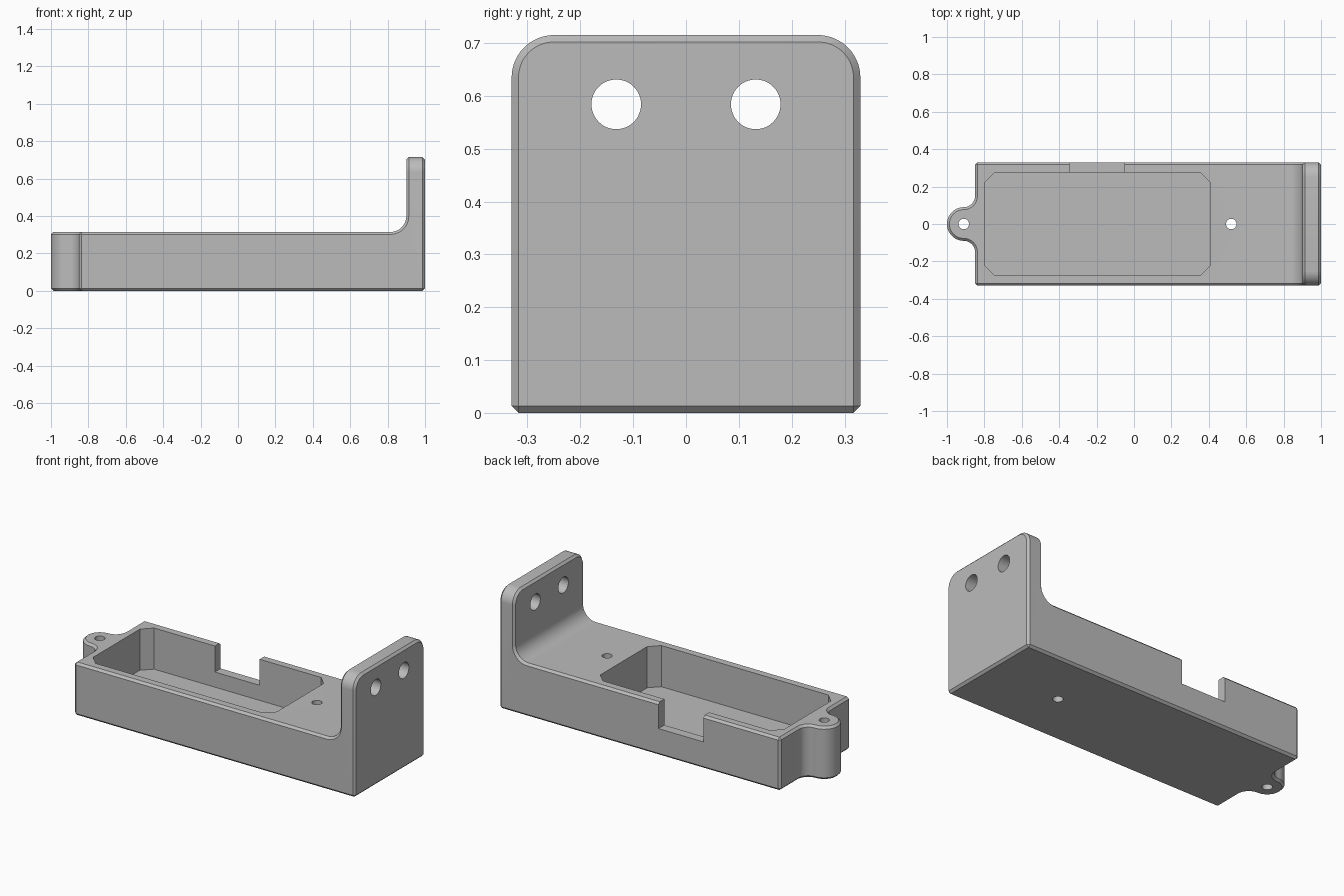
import bpy, bmesh, math
from mathutils import Vector

cube = bpy.data.objects.get("Cube")
if cube:
    bpy.data.objects.remove(cube)

plastic = bpy.data.materials.new("grey plastic")
plastic.use_nodes = True
GREY = (0.5, 0.5, 0.5, 1)
plastic.diffuse_color = GREY
plastic.node_tree.nodes["Principled BSDF"].inputs["Base Color"].default_value = GREY

HALF_W, DECK, TOP = 0.33, 0.315, 0.715
WALL, PLATE = -0.85, 0.9


def arc(cx, cy, r, start, end, n=14):
    """Points on a circular arc, angles in degrees."""
    angles = [math.radians(start + (end - start) * i / n) for i in range(n + 1)]
    return [(cx + r * math.cos(a), cy + r * math.sin(a)) for a in angles]


def prism(name, outline, axis, lo, hi):
    """Extrude a 2D outline along an axis; the two other axes keep their order."""
    def place(p, d):
        v = list(p)
        v.insert("xyz".index(axis), d)
        return Vector(v)
    bm = bmesh.new()
    face = bm.faces.new([bm.verts.new(place(p, lo)) for p in outline])
    shift = place((0, 0), hi) - place((0, 0), lo)
    new = bmesh.ops.extrude_face_region(bm, geom=[face], use_keep_orig=True)["geom"]
    bmesh.ops.translate(bm, vec=shift, verts=[g for g in new if isinstance(g, bmesh.types.BMVert)])
    bmesh.ops.recalc_face_normals(bm, faces=bm.faces)
    mesh = bpy.data.meshes.new(name)
    bm.to_mesh(mesh)
    bm.free()
    mesh.materials.append(plastic)
    obj = bpy.data.objects.new(name, mesh)
    bpy.context.collection.objects.link(obj)
    return obj


def apply(obj, mod):
    bpy.context.view_layer.objects.active = obj
    bpy.ops.object.modifier_apply(modifier=mod.name)


def combine(obj, tool, operation):
    mod = obj.modifiers.new("combine", "BOOLEAN")
    mod.operation, mod.solver, mod.object = operation, "EXACT", tool
    apply(obj, mod)
    bpy.data.objects.remove(tool)


# Side profile: long deck, filleted into the upright end plate
R = 0.085
side = [(-1.1, 0), (1, 0), (1, TOP), (PLATE, TOP)]
side += arc(PLATE - R, DECK + R, R, 0, -90) + [(-1.1, DECK)]
bracket = prism("bracket", side, "y", -0.6, 0.6)

# Plan: straight body with a rounded, filleted screw lug at the -x end
LUG_X, LUG_R, F = -0.91, 0.09, 0.06
half = [(1.2, 0.5), (WALL, 0.5)]
half += arc(WALL - F, LUG_R + F, F, 0, -90)
half += arc(LUG_X, 0, LUG_R, 90, 180)[1:]
plan = half + [(x, -y) for x, y in reversed(half[:-1])]
combine(bracket, prism("plan_cutter", plan, "z", -0.1, 1), "INTERSECT")

# End outline: rounded upper corners on the plate
C = 0.08
end = [(-HALF_W, -0.1), (HALF_W, -0.1)]
end += arc(HALF_W - C, TOP - C, C, 0, 85) + [(HALF_W - C, TOP + 0.0005)]
end += [(-y, z) for y, z in reversed(end[2:])]
combine(bracket, prism("end_cutter", end, "x", -1.3, 1.3), "INTERSECT")

# Small chamfer on every outer edge
clean = bmesh.new()
clean.from_mesh(bracket.data)
bmesh.ops.remove_doubles(clean, verts=clean.verts, dist=0.001)
bmesh.ops.dissolve_limit(clean, angle_limit=0.01, verts=clean.verts, edges=clean.edges)
clean.to_mesh(bracket.data)
clean.free()
bevel = bracket.modifiers.new("chamfer", "BEVEL")
bevel.width, bevel.segments = 0.013, 1
bevel.limit_method, bevel.angle_limit = "ANGLE", math.radians(35)
apply(bracket, bevel)

# Compartment with clipped corners
X0, X1, Y, K = -0.8, 0.41, 0.275, 0.055
pocket = [(X0 + K, -Y), (X1 - K, -Y), (X1, K - Y), (X1, Y - K),
          (X1 - K, Y), (X0 + K, Y), (X0, Y - K), (X0, K - Y)]
combine(bracket, prism("pocket_cutter", pocket, "z", 0.07, 0.5), "DIFFERENCE")

# Cable notch in the rear wall
notch = [(-0.345, 0.16), (-0.05, 0.16), (-0.05, 0.5), (-0.345, 0.5)]
combine(bracket, prism("notch_cutter", notch, "y", 0.2, 0.4), "DIFFERENCE")

# Vertical screw holes and the two holes through the plate
for x in (LUG_X, 0.52):
    combine(bracket, prism("screw_cutter", arc(x, 0, 0.028, 0, 350, 35), "z", -0.1, 0.5), "DIFFERENCE")
for y in (-0.132, 0.132):
    combine(bracket, prism("hole_cutter", arc(y, 0.584, 0.047, 0, 352.5, 47), "x", 0.8, 1.1), "DIFFERENCE")

bpy.ops.object.select_all(action="DESELECT")
bracket.select_set(True)
bpy.context.view_layer.objects.active = bracket
bpy.ops.object.shade_smooth_by_angle(angle=math.radians(30))
